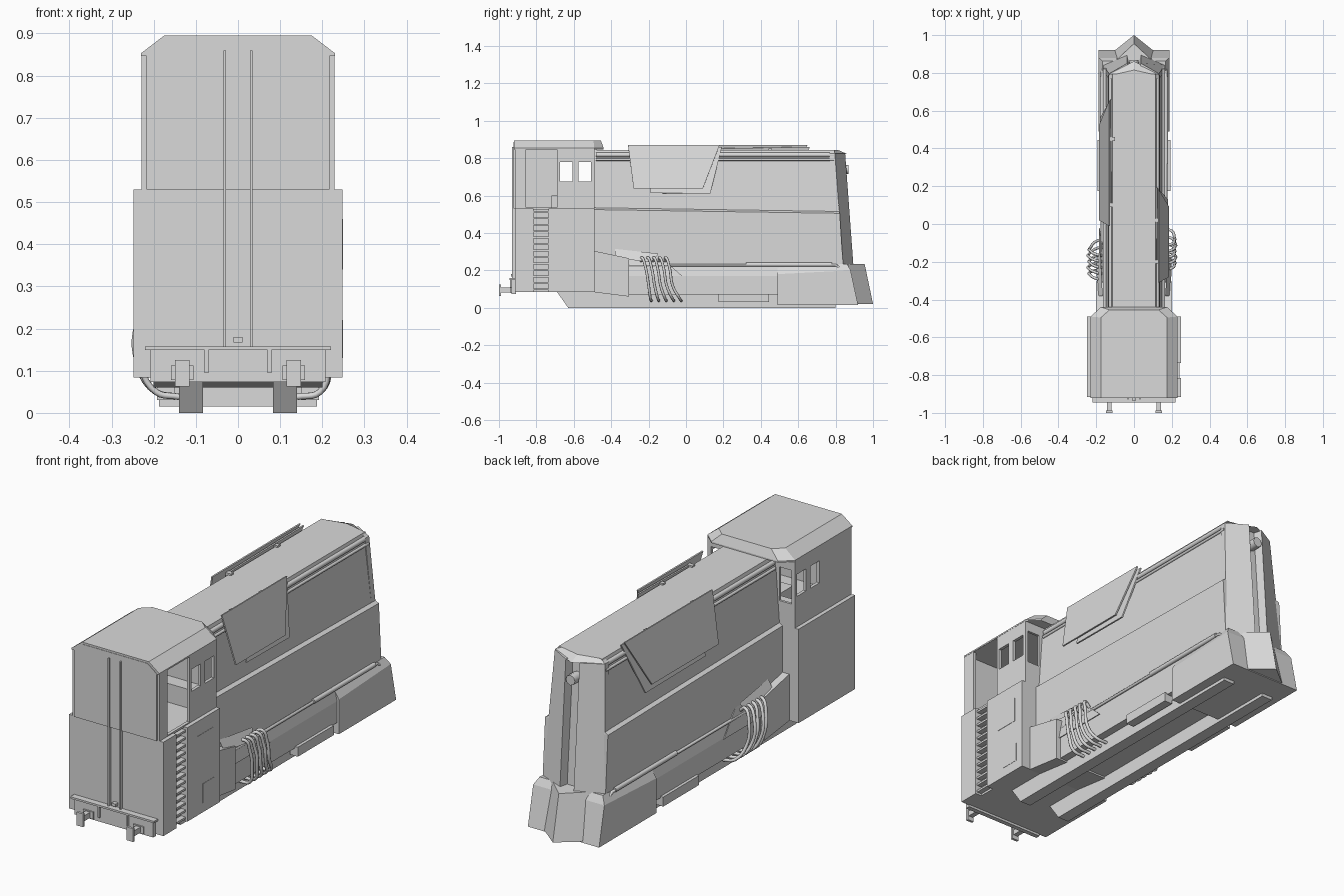
import bpy, bmesh, math
from mathutils import Vector

if "Cube" in bpy.data.objects:
    bpy.data.objects.remove(bpy.data.objects["Cube"])

grey = bpy.data.materials.new("light_grey")
grey.diffuse_color = (0.7, 0.7, 0.7, 1)
grey.use_nodes = True
grey.node_tree.nodes["Principled BSDF"].inputs["Base Color"].default_value = grey.diffuse_color


def loft(name, rings):
    """Closed solid through rings of equal point count."""
    bm = bmesh.new()
    vs = [[bm.verts.new(p) for p in r] for r in rings]
    n = len(rings[0])
    for a, b in zip(vs, vs[1:]):
        for i in range(n):
            j = (i + 1) % n
            bm.faces.new((a[i], a[j], b[j], b[i]))
    bm.faces.new(vs[0][::-1])
    bm.faces.new(vs[-1])
    bmesh.ops.recalc_face_normals(bm, faces=bm.faces)
    me = bpy.data.meshes.new(name)
    bm.to_mesh(me)
    bm.free()
    me.materials.append(grey)
    ob = bpy.data.objects.new(name, me)
    bpy.context.collection.objects.link(ob)
    return ob


def prism(name, pts, vec):
    v = Vector(vec)
    return loft(name, [pts, [Vector(p) + v for p in pts]])


def box(name, x0, x1, y0, y1, z0, z1):
    x0, x1 = sorted((x0, x1))
    return prism(name, [(x0, y0, z0), (x1, y0, z0), (x1, y1, z0), (x0, y1, z0)], (0, 0, z1 - z0))


def ring(w, y0, y1, z0, z1=None):
    """Rectangle of half width w; z may differ at the two ends."""
    z1 = z0 if z1 is None else z1
    return [(-w, y0, z0), (w, y0, z0), (w, y1, z1), (-w, y1, z1)]


def foot(w, wb, y0, ym, y1, z):
    """Roof footprint with cut rear corners."""
    return [(-w, y0, z), (w, y0, z), (w, ym, z), (wb, y1, z), (-wb, y1, z), (-w, ym, z)]


def cut(ob, cutter):
    cutter.hide_render = True
    m = ob.modifiers.new("cut", 'BOOLEAN')
    m.operation = 'DIFFERENCE'
    m.solver = 'EXACT'
    m.object = cutter
    bpy.context.view_layer.objects.active = ob
    bpy.ops.object.modifier_apply(modifier=m.name)
    bpy.data.objects.remove(cutter)


def pipe(name, pts, r, kind='POLY'):
    cu = bpy.data.curves.new(name, 'CURVE')
    cu.dimensions = '3D'
    cu.bevel_depth = r
    cu.bevel_resolution = 2
    cu.resolution_u = 5
    cu.use_fill_caps = True
    if kind == 'BEZIER':
        s = cu.splines.new('BEZIER')
        s.bezier_points.add(len(pts) - 1)
        for b, p in zip(s.bezier_points, pts):
            b.co = p
            b.handle_left_type = b.handle_right_type = 'AUTO'
    else:
        s = cu.splines.new('POLY')
        s.points.add(len(pts) - 1)
        for b, p in zip(s.points, pts):
            b.co = (*p, 1)
    cu.materials.append(grey)
    ob = bpy.data.objects.new(name, cu)
    bpy.context.collection.objects.link(ob)


# lower cab with ladder recess
cab = box("lower_cab", -.248, .248, -.915, -.49, .084, .53)
cut(cab, box("ladder_cutter", .215, .3, -.815, -.735, .0, .6))
for i in range(13):
    box("ladder_rung", .21, .24, -.82, -.73, .094 + i * .0345, .104 + i * .0345)
box("upper_hatch", .24, .2495, -.66, -.54, .34, .46)
box("lower_hatch", .24, .2495, -.62, -.53, .13, .22)

# upper cab: hollow walls with windows and open doorway
walls = loft("upper_cab", [ring(.229, -.915, -.49, z) for z in (.525, .852)])
cut(walls, loft("room_cutter", [ring(.214, -.9, -.502, z) for z in (.531, .846)]))
cut(walls, box("door_cutter", .1, .3, -.855, -.69, .535, .845))
for y in (-.675, -.575):
    cut(walls, box("window_cutter", -.3, .3, y, y + .068, .675, .78))
for s in (1, -1):
    cut(walls, box("rear_window_cutter", .148 * s, .212 * s, -.53, -.46, .64, .8))
box("control_console", -.2, .2, -.57, -.503, .53, .62)
box("driver_seat", -.06, .06, -.72, -.62, .53, .6)

# cab roof
loft("cab_roof", [foot(.23, .175, -.92, -.49, -.44, .846), foot(.23, .175, -.92, -.49, -.44, .853),
                  foot(.175, .13, -.92, -.495, -.455, .895)])

# cab front plate and vertical rails
prism("cab_front_plate", [(-.217, -.914, .53), (.217, -.914, .53), (.217, -.914, .85),
                          (.17, -.914, .886), (-.17, -.914, .886), (-.217, -.914, .85)], (0, -.008, 0))
for x in (-.031, .031):
    box("front_rail", x - .003, x + .003, -.93, -.91, .155, .86)
box("front_hook", -.011, .011, -.935, -.91, .167, .18)

# buffer beam and couplers
box("buffer_beam", -.207, .207, -.932, -.91, .073, .152)
box("buffer_beam_lip", -.22, .22, -.945, -.91, .149, .158)
for s in (1, -1):
    x = .132 * s
    box("beam_rib", .075 * s - .005, .075 * s + .005, -.942, -.91, .095, .155)
    box("beam_end", .213 * s - .006, .213 * s + .006, -.942, -.91, .149, .158)
    box("coupler_bracket", x - .027, x + .027, -.938, -.92, .078, .112)
    box("coupler_shaft", x - .012, x + .012, -.995, -.92, .082, .108)
    box("coupler_head", x - .017, x + .017, -1.0, -.988, .062, .125)

# engine body: lower wall, narrow ledge, leaning upper wall, roof
loft("engine_body", [ring(.165, -.49, .845, .15), ring(.165, -.49, .822, .525, .505),
                     ring(.148, -.49, .82, .535, .515), ring(.13, -.49, .797, .79),
                     ring(.115, -.49, .793, .845, .843)])
for s in (1, -1):
    pipe("roof_pipe", [(.122 * s, -.48, .818), (.122 * s, .79, .818)], .012)
    pipe("roof_pipe_thin", [(.131 * s, -.48, .793), (.131 * s, .79, .793)], .007)


# nose: vertical wedge with a central channel
def nose(y, z, w):
    return [(-w, y - .03, z), (w, y - .03, z), (w, y, z), (.036, y + .055, z), (.026, y + .015, z),
            (-.026, y + .015, z), (-.036, y + .055, z), (-w, y, z)]


loft("nose", [nose(.842, .2, .165), nose(.796, .825, .132)])
loft("nose_cap", [[(-.132, .77, .822), (.132, .77, .822), (.132, .797, .822), (0, .862, .822), (-.132, .797, .822)],
                  [(-.11, .77, .843), (.11, .77, .843), (.11, .79, .843), (0, .815, .843), (-.11, .79, .843)]])
pipe("headlight", [(0, .8, .74), (0, .868, .74)], .024)

# plow
loft("plow", [[(-.1, .8, z), (.1, .8, z), (.1, yc, z), (0, ya, z), (-.1, yc, z)]
              for z, yc, ya in ((.02, .92, 1.0), (.235, .862, .955))])

# skirts, end block and runner rails
loft("skirt", [ring(.178, -.31, .85, .068), ring(.178, -.31, .85, .17), ring(.164, -.31, .85, .225)])
loft("rear_skirt", [ring(.187, .49, .92, .015), ring(.187, .49, .88, .18, .2), ring(.166, .49, .862, .215, .235)])
for s in (1, -1):
    x0, x1 = .083 * s, .14 * s
    prism("runner_rail", [(x0, -.69, .085), (x0, -.63, 0), (x0, .8, 0), (x0, .8, .085)], (x1 - x0, 0, 0))
    prism("gusset", [(0, -.495, .305), (0, -.305, .265), (0, -.305, .06), (0, -.495, .084)], (.2 * s, 0, 0))
    box("side_step", .15 * s, .192 * s, .175, .445, .03, .075)
    pipe("skirt_pipe", [(.17 * s, -.31, .228), (.17 * s, .8, .228), (.17 * s, .82, .215), (.17 * s, .82, .17)], .007)
    pipe("skirt_pipe_sleeve", [(.17 * s, .32, .231), (.17 * s, .78, .231)], .011)
    # hose flap
    prism("hose_flap", [(.166 * s, -.38, .315), (.178 * s, -.15, .29), (.196 * s, -.19, .25), (.19 * s, -.38, .275)],
          (.004 * s, 0, -.007))
    prism("hose_gusset", [(.16 * s, -.31, .285), (.16 * s, -.14, .275), (.182 * s, -.02, .17), (.182 * s, -.31, .17)],
          (.004 * s, 0, 0))
    # hoses bulging out of the side
    d = 0 if s > 0 else -.055
    for i in range(5):
        y = -.235 + i * .032 + d
        o = .214 + .004 * (i % 2) if s > 0 else .232 + .006 * (i % 2)
        pipe("hose", [(.17 * s, y - .005, .25), (.197 * s, y, .268), (o * s, y + .02, .21), (o * s, y + .035, .12),
                      (.195 * s, y + .045 + i * .007, .05), (.14 * s, y + .05 + i * .008, .038)], .0075, 'BEZIER')


# leaning armour panels, longer and further back on the left
def panel(name, s, pts, gap):
    prism(name, [(s * (.176 - (z - .635) * .23 + gap), y, z) for y, z in pts], (s * .007, 0, .001))


for s, y0, y1, yb in ((1, -.31, .18, .09), (-1, -.01, .65, .52)):
    panel("side_panel_outer", s, [(y0, .87), (y1, .87), (yb, .637), (y0 + .03, .637)], .004)
    panel("side_panel_inner", s, [(y0 + .1, .85), (y1 + .012, .86), (yb + .04, .61), (y0 + .12, .613)], -.008)
    for y in (y0 + .1, yb - .08):
        box("panel_strut", .12 * s, .165 * s, y, y + .02, .68, .7)
        box("panel_strut_top", .1 * s, .128 * s, y, y + .02, .835, .852)
